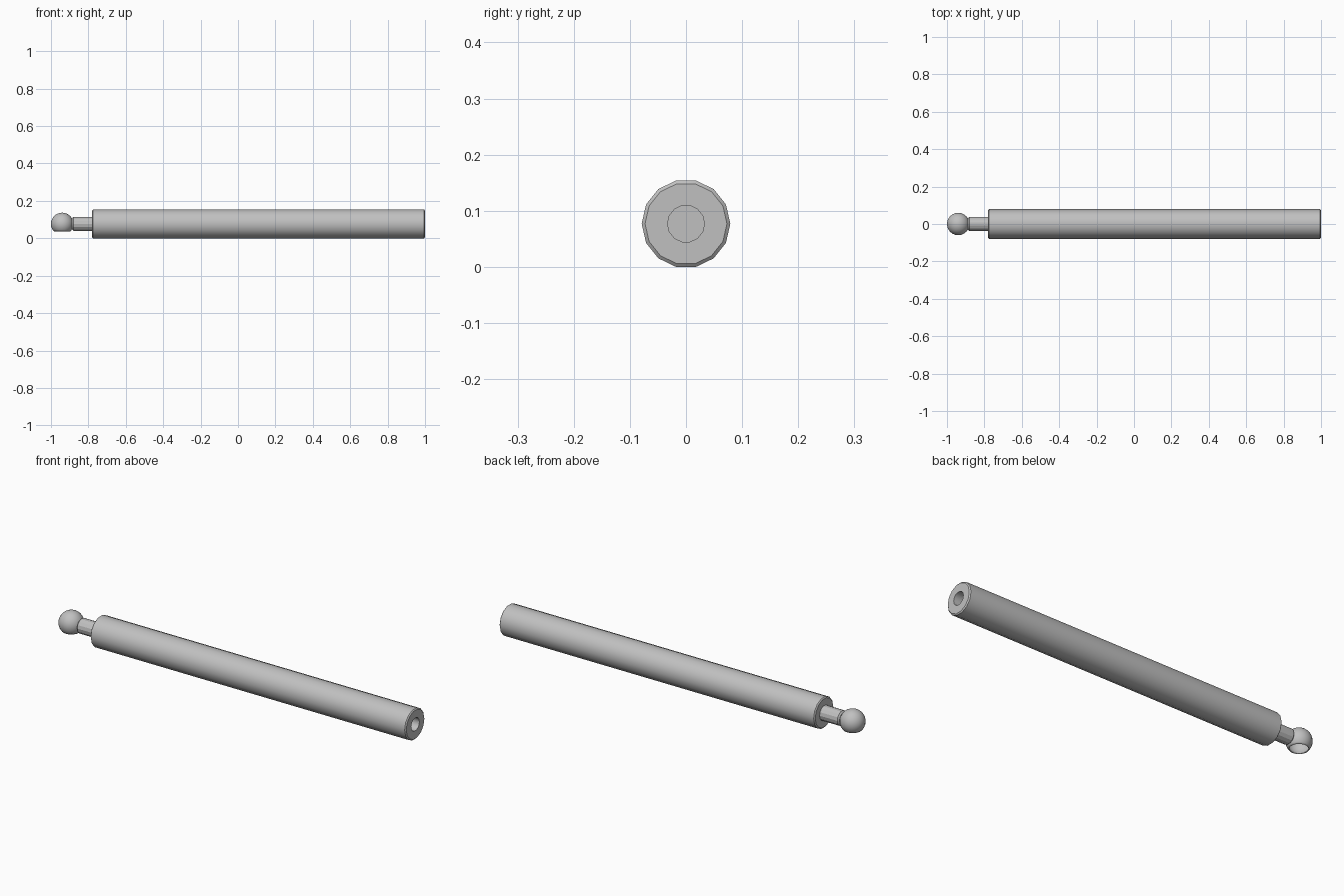
import bpy
import bmesh
from math import pi, cos, sin, radians
from mathutils import Vector

if "Cube" in bpy.data.objects:
    bpy.data.objects.remove(bpy.data.objects["Cube"], do_unlink=True)

AXIS_Z = 0.077
SIDES = 14

steel = bpy.data.materials.new("grey_steel")
steel.use_nodes = True
steel.diffuse_color = (0.53, 0.53, 0.53, 1)
steel.node_tree.nodes["Principled BSDF"].inputs["Base Color"].default_value = steel.diffuse_color


def add_object(name, bm, smooth_angle):
    bmesh.ops.remove_doubles(bm, verts=bm.verts, dist=0.0001)
    bmesh.ops.recalc_face_normals(bm, faces=bm.faces)
    mesh = bpy.data.meshes.new(name)
    bm.to_mesh(mesh)
    bm.free()
    mesh.materials.append(steel)
    obj = bpy.data.objects.new(name, mesh)
    bpy.context.collection.objects.link(obj)
    bpy.ops.object.select_all(action='DESELECT')
    obj.select_set(True)
    bpy.context.view_layer.objects.active = obj
    if smooth_angle:
        bpy.ops.object.shade_smooth_by_angle(angle=radians(smooth_angle))
    return obj


def turned_part(name, profile, smooth_angle):
    """Revolve (x, radius) points around the long axis."""
    bm = bmesh.new()
    rings = []
    for x, r in profile:
        count = SIDES if r else 1
        rings.append([bm.verts.new((x, r * cos(2 * pi * i / SIDES),
                                    AXIS_Z + r * sin(2 * pi * i / SIDES)))
                      for i in range(count)])
    for a, b in zip(rings, rings[1:]):
        for i in range(SIDES):
            j = (i + 1) % SIDES
            corners = [a[i % len(a)], a[j % len(a)], b[j % len(b)], b[i % len(b)]]
            bm.faces.new(list(dict.fromkeys(corners)))
    return add_object(name, bm, smooth_angle)


# Cylinder body with softened rims and a blind bore in the left end
turned_part("cylinder_body", [
    (-0.78, 0), (-0.78, 0.073), (-0.775, 0.079),
    (0.995, 0.079), (1.0, 0.073),
    (1.0, 0.033), (0.85, 0.033), (0.85, 0)], 40)

# Slim rod with a chamfered tip
turned_part("piston_rod", [
    (-0.887, 0), (-0.887, 0.03), (-0.88, 0.038), (-0.775, 0.038), (-0.775, 0)], 20)

# Hollow ball fitting, cut open at the bottom
bm = bmesh.new()
bmesh.ops.create_uvsphere(bm, u_segments=24, v_segments=16, radius=0.06)
bmesh.ops.translate(bm, verts=bm.verts, vec=Vector((-0.94, 0, AXIS_Z)))
bmesh.ops.bisect_plane(bm, geom=bm.verts[:] + bm.edges[:] + bm.faces[:],
                       plane_co=(0, 0, 0.037), plane_no=(0, 0, -1), clear_outer=True)
ball = add_object("ball_socket", bm, 40)
wall = ball.modifiers.new("wall", 'SOLIDIFY')
wall.thickness = 0.004
wall.offset = -1
